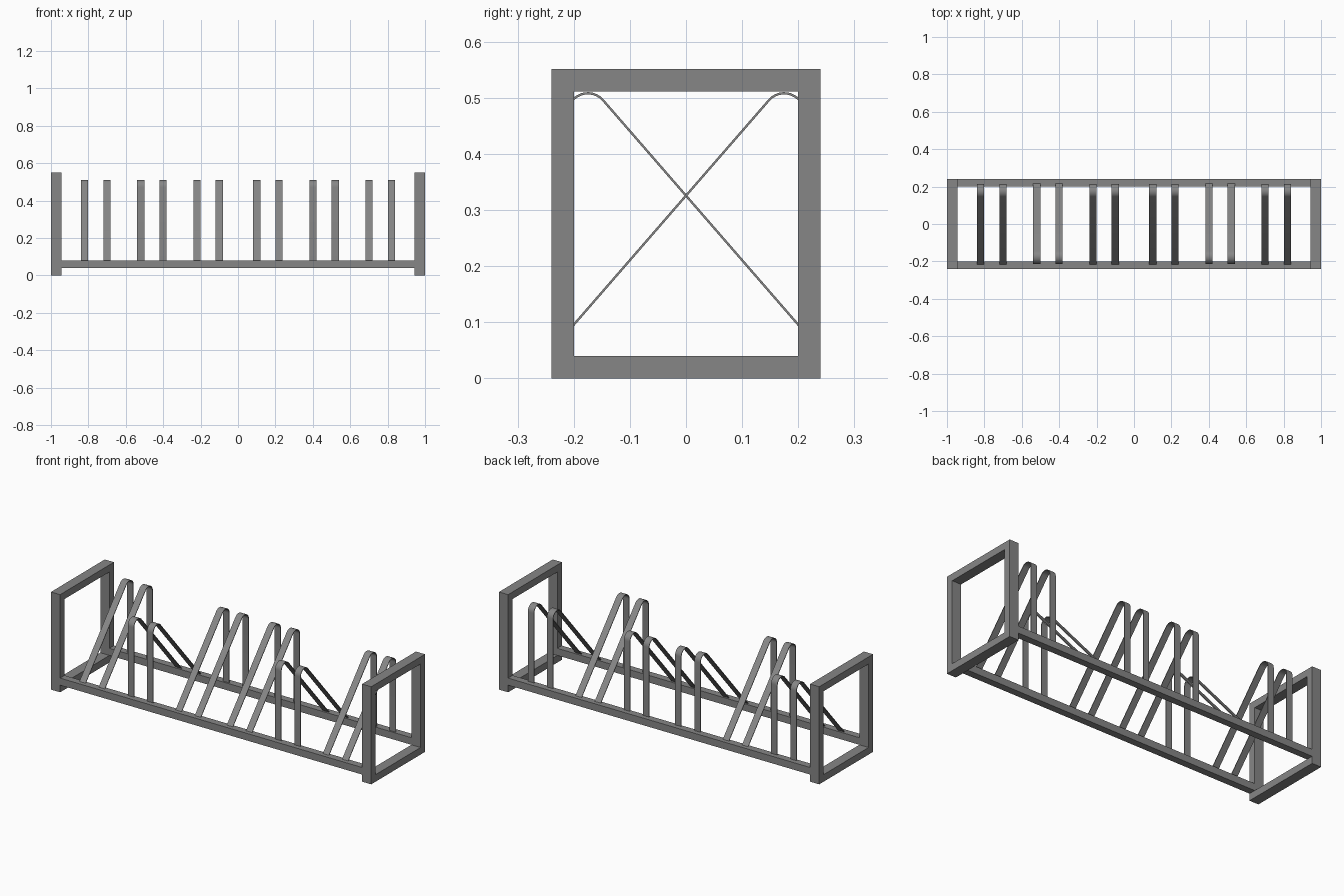
import bpy, bmesh, math

if "Cube" in bpy.data.objects:
    bpy.data.objects.remove(bpy.data.objects["Cube"])

# Dark grey painted steel
steel = bpy.data.materials.new("dark_steel")
steel.diffuse_color = (0.24, 0.24, 0.24, 1)
steel.use_nodes = True
steel.node_tree.nodes["Principled BSDF"].inputs["Base Color"].default_value = steel.diffuse_color

def band(name, outer, inner, x0, x1, closed):
    """Solid strip between two matching (y, z) paths, extruded along x."""
    bm = bmesh.new()
    rows = [[bm.verts.new((x, p[0], p[1])) for p in path]
            for path, x in ((outer, x0), (outer, x1), (inner, x1), (inner, x0))]
    n = len(outer)
    for i in range(n if closed else n - 1):
        j = (i + 1) % n
        for k in range(4):
            a, b = rows[k], rows[(k + 1) % 4]
            bm.faces.new((a[i], a[j], b[j], b[i]))
    if not closed:
        bm.faces.new([r[0] for r in rows])
        bm.faces.new([r[-1] for r in rows])
    bmesh.ops.recalc_face_normals(bm, faces=bm.faces)
    me = bpy.data.meshes.new(name)
    bm.to_mesh(me)
    bm.free()
    me.materials.append(steel)
    ob = bpy.data.objects.new(name, me)
    bpy.context.collection.objects.link(ob)
    return ob

def rect(y, z0, z1):
    return [(-y, z0), (y, z0), (y, z1), (-y, z1)]

# End frames
FX = 0.943
for side, x0, x1 in (("left", -1, -FX), ("right", FX, 1)):
    band(f"end_frame_{side}", rect(0.24, 0, 0.551), rect(0.2, 0.04, 0.511), x0, x1, True)

# Long floor rails
for side, y in (("front", -0.22), ("back", 0.22)):
    bpy.ops.mesh.primitive_cube_add(size=1, location=(0, y, 0.06))
    rail = bpy.context.object
    rail.name = f"rail_{side}"
    rail.scale = (2 * FX, 0.04, 0.04)
    bpy.ops.object.transform_apply(location=False, rotation=False, scale=True)
    rail.data.materials.append(steel)

# Wheel hoops: upright leg, rounded top, sloping leg
SLOPE = math.radians(49)
CY, CZ, FOOT = 0.175, 0.472, 0.079

def hoop_path(r, flip):
    pts = [(CY + r, FOOT)]
    end = math.pi / 2 + SLOPE
    for i in range(13):
        a = end * i / 12
        pts.append((CY + r * math.cos(a), CZ + r * math.sin(a)))
    y, z = pts[-1]
    pts.append((y - (z - FOOT) / math.tan(SLOPE), FOOT))
    return [(y * flip, z) for y, z in pts]

flips = (1, -1, 1, 1, -1, 1)
centres = (-0.76, -0.46, -0.16, 0.16, 0.46, 0.76)
for n, (cx, flip) in enumerate(zip(centres, flips), 1):
    for part, dx in (("left", -0.06), ("right", 0.06)):
        x = cx + dx
        hoop = band(f"wheel_hoop_{n}_{part}", hoop_path(0.038, flip),
                    hoop_path(0.034, flip), x - 0.019, x + 0.019, False)
        bpy.ops.object.select_all(action='DESELECT')
        hoop.select_set(True)
        bpy.context.view_layer.objects.active = hoop
        bpy.ops.object.shade_smooth_by_angle(angle=math.radians(30))
